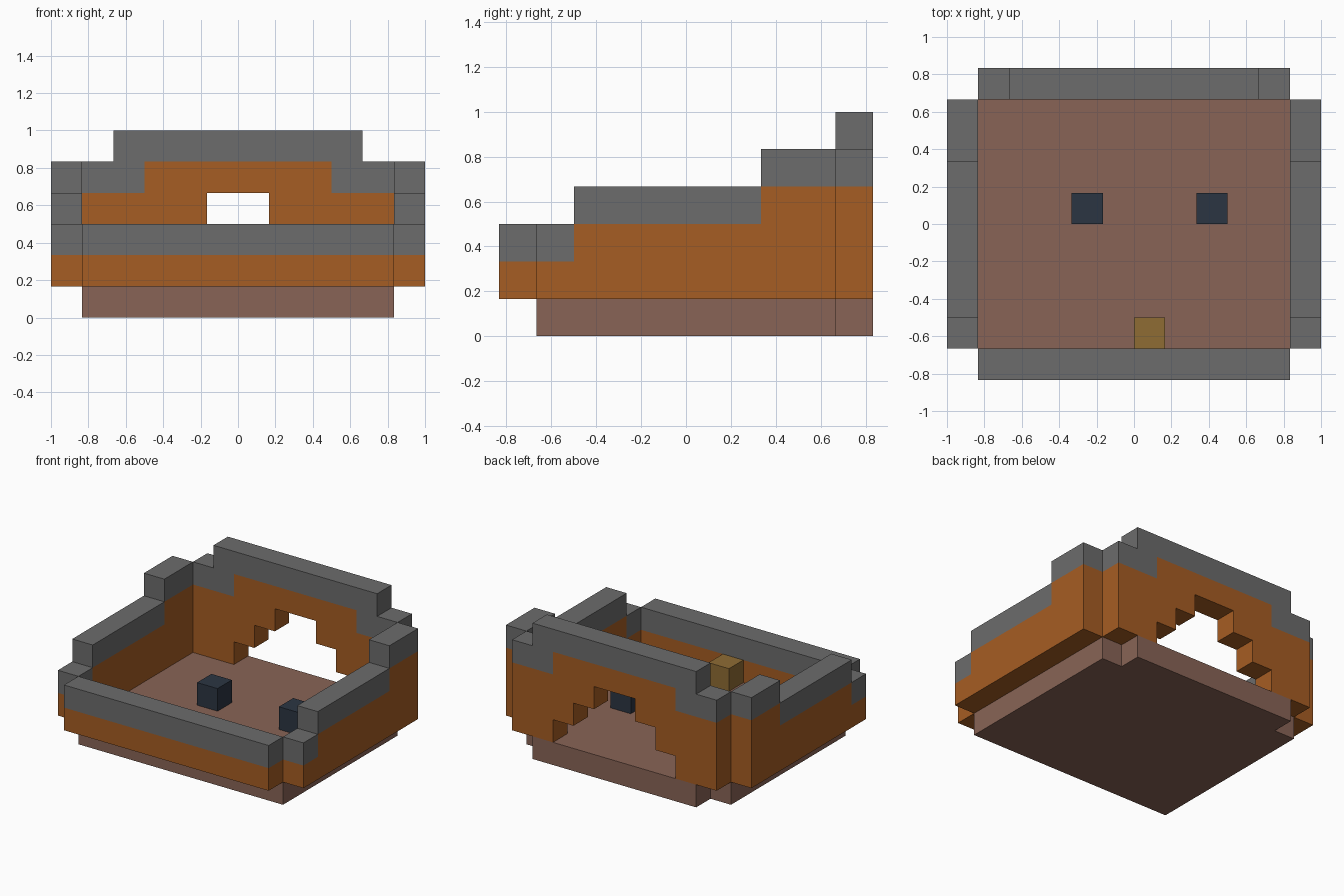
import bpy
import bmesh
from mathutils import Vector

cube = bpy.data.objects.get("Cube")
if cube:
    bpy.data.objects.remove(cube, do_unlink=True)

U = 1 / 6  # edge of one block


def material(name, rgb):
    """Flat material from 0-255 display values, converted to linear."""
    lin = [((c / 255 + 0.055) / 1.055) ** 2.4 for c in rgb]
    m = bpy.data.materials.new(name)
    m.use_nodes = True
    m.diffuse_color = (*lin, 1)
    bsdf = m.node_tree.nodes["Principled BSDF"]
    bsdf.inputs["Base Color"].default_value = (*lin, 1)
    bsdf.inputs["Roughness"].default_value = 0.9
    return m


GREY = material("grey trim", (108, 108, 108))
ORANGE = material("orange wall", (166, 93, 35))
CLAY = material("clay floor", (137, 100, 86))
NAVY = material("dark navy", (43, 53, 66))
OCHRE = material("ochre", (143, 108, 52))


def box(x, y, z):
    """Set of unit cells filling half-open ranges."""
    return {(i, j, k) for i in range(*x) for j in range(*y) for k in range(*z)}


def build(name, cells, mats, trim=()):
    """Skin a set of cells, merge flat areas, colour trim cells with slot 1."""
    bm = bmesh.new()
    for cell in cells:
        centre = Vector(cell) + Vector((0.5, 0.5, 0.5))
        for axis in range(3):
            for sign in (-1, 1):
                n = Vector((0, 0, 0))
                n[axis] = sign
                if tuple(int(a + b) for a, b in zip(cell, n)) in cells:
                    continue
                u = Vector((0, 0, 0))
                u[(axis + 1) % 3] = 0.5
                v = n.cross(u)
                mid = centre + n / 2
                corners = (mid - u - v, mid + u - v, mid + u + v, mid - u + v)
                face = bm.faces.new([bm.verts.new(p * U) for p in corners])
                face.material_index = int(cell in trim)
    bmesh.ops.remove_doubles(bm, verts=bm.verts, dist=0.001)
    bmesh.ops.dissolve_limit(bm, angle_limit=0.01, verts=bm.verts,
                             edges=bm.edges, delimit={'MATERIAL'})
    me = bpy.data.meshes.new(name)
    bm.to_mesh(me)
    bm.free()
    for m in mats:
        me.materials.append(m)
    ob = bpy.data.objects.new(name, me)
    bpy.context.collection.objects.link(ob)
    return ob


# Floor with a doorstep under the back wall
build("floor", box((-5, 5), (-4, 4), (0, 1)) | box((-4, 4), (4, 5), (0, 1)), [CLAY])

# Front wall
trim = box((-5, 5), (-5, -4), (2, 3))
build("front_wall", box((-5, 5), (-5, -4), (1, 2)) | trim, [ORANGE, GREY], trim)

# Side walls, stepping up towards the back
for side, x in (("right", (-6, -5)), ("left", (5, 6))):
    cells, trim = set(), set()
    for y, top in (((-4, -3), 3), ((-3, 2), 4), ((2, 4), 5)):
        cells |= box(x, y, (1, top))
        trim |= box(x, y, (top - 1, top))
    build(side + "_wall", cells, [ORANGE, GREY], trim)

# Back wall with raised middle and a stepped archway
y = (4, 5)
cells = box((-5, 5), y, (1, 5)) | box((-4, 4), y, (5, 6))
trim = cells - box((-5, 5), y, (1, 4)) - box((-3, 3), y, (4, 5))
for half in (1, 2, 3):
    cells -= box((-half, half), y, (1, 5 - half))
build("back_wall", cells, [ORANGE, GREY], trim)

# Small blocks standing on the floor
for name, x, yy, mat in (("right_dark_block", -2, 0, NAVY),
                         ("left_dark_block", 2, 0, NAVY),
                         ("ochre_block", 0, -4, OCHRE)):
    build(name, box((x, x + 1), (yy, yy + 1), (1, 2)), [mat])
